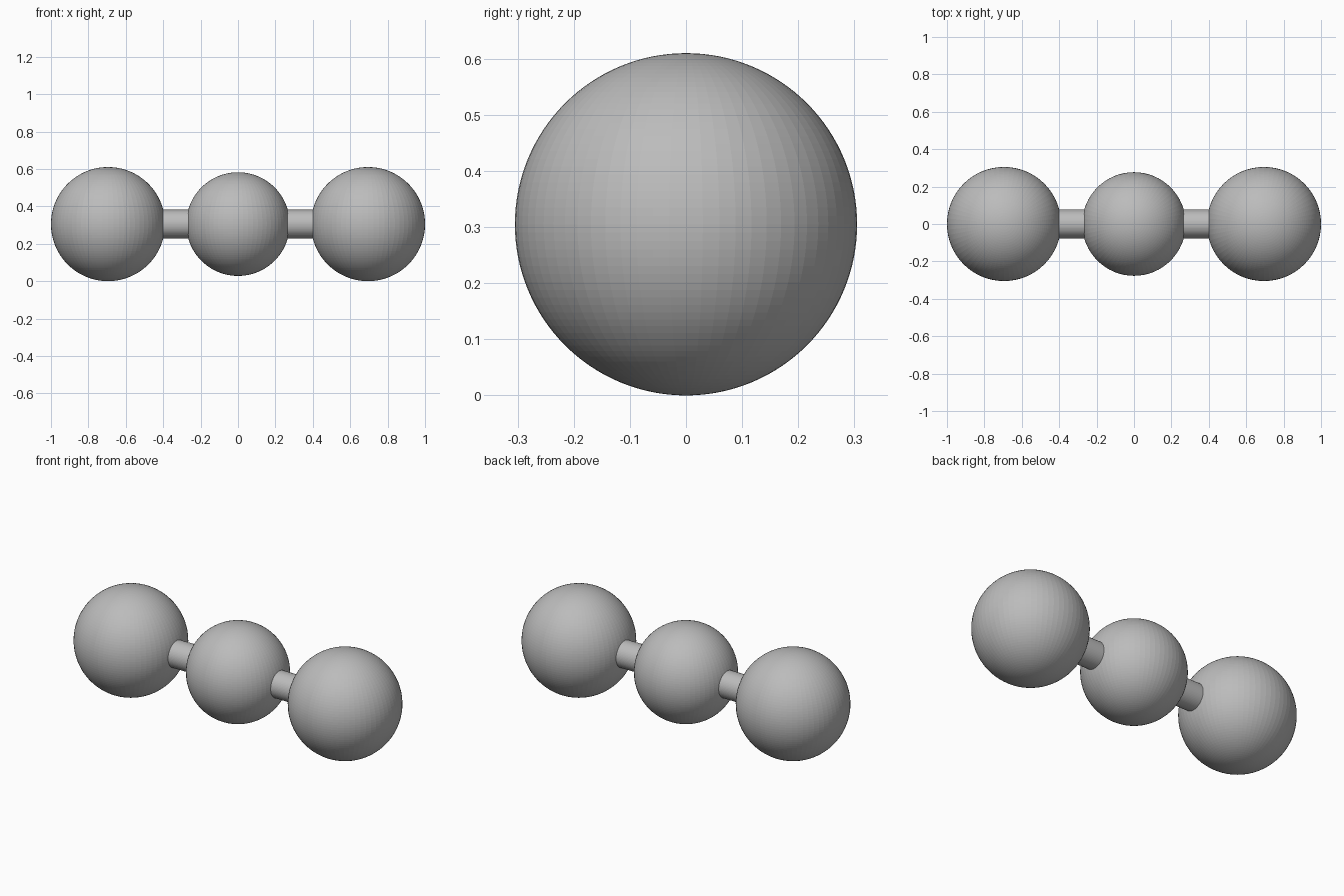
import bpy
from math import pi

cube = bpy.data.objects.get("Cube")
if cube:
    bpy.data.objects.remove(cube, do_unlink=True)

MID_Z = 0.305
END_RADIUS, END_X = 0.305, 0.695
CENTRE_RADIUS = 0.277
ROD_RADIUS = 0.077

grey = bpy.data.materials.new("plain grey")
grey.use_nodes = True
colour = (0.5, 0.5, 0.5, 1)
grey.diffuse_color = colour
grey.node_tree.nodes["Principled BSDF"].inputs["Base Color"].default_value = colour


def finish(name):
    part = bpy.context.object
    part.name = name
    part.data.materials.append(grey)


def ball(name, x, radius):
    bpy.ops.mesh.primitive_uv_sphere_add(
        segments=64, ring_count=64, radius=radius, location=(x, 0, MID_Z))
    finish(name)


# Balls: a smaller one in the middle, a larger one at each end
ball("centre_ball", 0, CENTRE_RADIUS)
for side, sign in (("left", 1), ("right", -1)):
    ball(side + "_ball", sign * END_X, END_RADIUS)

# Rod running through all three balls
bpy.ops.mesh.primitive_cylinder_add(
    vertices=64, radius=ROD_RADIUS, depth=2 * END_X,
    location=(0, 0, MID_Z), rotation=(0, pi / 2, 0))
finish("connecting_rod")
